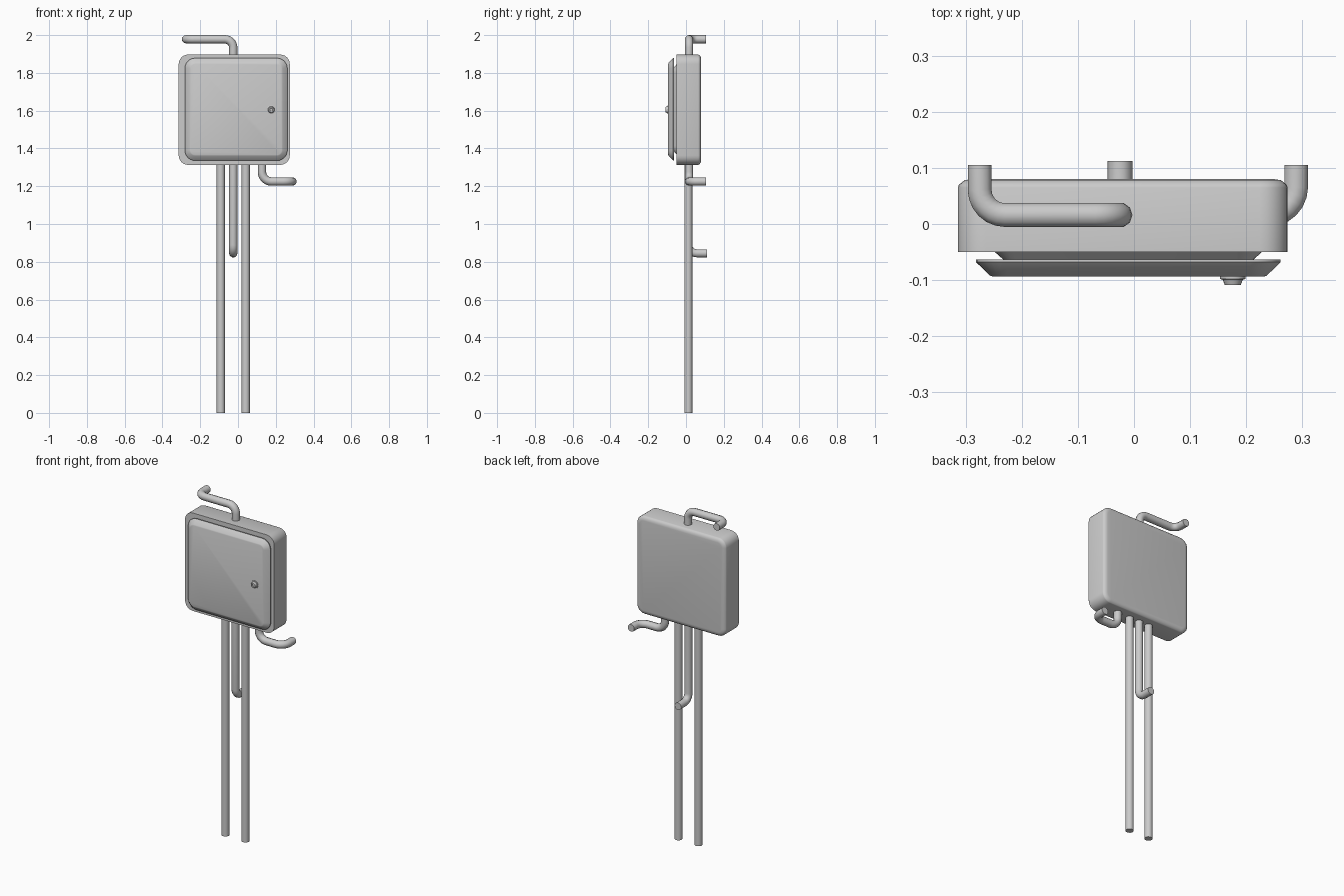
import bpy, bmesh, math
from mathutils import Vector

if "Cube" in bpy.data.objects:
    bpy.data.objects.remove(bpy.data.objects["Cube"])


def finish(ob, angle=35):
    bpy.ops.object.select_all(action='DESELECT')
    ob.select_set(True)
    bpy.context.view_layer.objects.active = ob
    bpy.ops.object.shade_smooth_by_angle(angle=math.radians(angle))


def mesh_from_rings(name, rings):
    """Skin a list of equal-length point rings and cap both ends."""
    bm = bmesh.new()
    vs = [[bm.verts.new(p) for p in r] for r in rings]
    n = len(vs[0])
    for a, b in zip(vs, vs[1:]):
        for i in range(n):
            j = (i + 1) % n
            bm.faces.new((a[i], a[j], b[j], b[i]))
    bm.faces.new(vs[0])
    bm.faces.new(vs[-1])
    bmesh.ops.recalc_face_normals(bm, faces=bm.faces)
    me = bpy.data.meshes.new(name)
    bm.to_mesh(me)
    bm.free()
    ob = bpy.data.objects.new(name, me)
    bpy.context.collection.objects.link(ob)
    finish(ob)
    return ob


def rounded_slab(name, cx, cz, w, h, rad, sections, seg=6):
    """Rounded rectangle facing y, lofted through (y, inset) sections."""
    rings = []
    for y, inset in sections:
        r = max(rad - inset, 0.02)
        hx, hz = w / 2 - inset - r, h / 2 - inset - r
        ring = []
        for k, (sx, sz) in enumerate(((1, 1), (-1, 1), (-1, -1), (1, -1))):
            for i in range(seg + 1):
                a = math.pi / 2 * (k + i / seg)
                ring.append((cx + sx * hx + r * math.cos(a), y,
                             cz + sz * hz + r * math.sin(a)))
        rings.append(ring)
    return mesh_from_rings(name, rings)


def turned(name, cx, cz, profile, n=20):
    """Revolve (y, radius) profile around a y axis."""
    return mesh_from_rings(name, [[(cx + r * math.cos(2 * math.pi * i / n), y,
                                    cz + r * math.sin(2 * math.pi * i / n))
                                   for i in range(n)] for y, r in profile])


def pipe(name, pts, bend=0.045, r=0.0222, seg=6):
    """Round pipe along a path with filleted right-angle bends."""
    pts = [Vector(p) for p in pts]
    path = [pts[0]]
    for a, b, c in zip(pts, pts[1:], pts[2:]):
        u, v = (a - b).normalized(), (c - b).normalized()
        for i in range(seg + 1):
            t = math.pi / 2 * i / seg
            path.append(b + u * bend * (1 - math.sin(t)) + v * bend * (1 - math.cos(t)))
    path.append(pts[-1])
    cu = bpy.data.curves.new(name, 'CURVE')
    cu.dimensions = '3D'
    cu.bevel_depth = r
    cu.bevel_resolution = 3
    cu.use_fill_caps = True
    sp = cu.splines.new('POLY')
    sp.points.add(len(path) - 1)
    for q, p in zip(sp.points, path):
        q.co = (*p, 1)
    ob = bpy.data.objects.new(name, cu)
    bpy.context.collection.objects.link(ob)
    bpy.ops.object.select_all(action='DESELECT')
    ob.select_set(True)
    bpy.context.view_layer.objects.active = ob
    bpy.ops.object.convert(target='MESH')
    finish(bpy.context.view_layer.objects.active, 40)


# cabinet housing, with a softened back edge
rounded_slab("cabinet_box", -0.02, 1.605, 0.588, 0.584, 0.05,
             [(0.08, 0.025), (0.078, 0.012), (0.07, 0.002), (0.065, 0), (-0.05, 0)])

# narrow neck between housing and door
rounded_slab("door_seal", -0.01, 1.607, 0.476, 0.476, 0.045,
             [(-0.045, 0), (-0.05, 0), (-0.066, 0.018)])

# door with sloping edge
rounded_slab("door", -0.01, 1.607, 0.543, 0.543, 0.055,
             [(-0.063, 0), (-0.068, 0), (-0.092, 0.025), (-0.094, 0.031)])

# lock: flange, tapered boss, shallow keyway dish
turned("lock", 0.176, 1.605,
       [(-0.09, 0.023), (-0.098, 0.023), (-0.099, 0.018), (-0.109, 0.014),
        (-0.109, 0.008), (-0.104, 0.007)])

# two long supply pipes reaching the ground
Y = 0.012
for side, x in (("left", -0.091), ("right", 0.041)):
    pipe("supply_pipe_" + side, [(x, Y, 0), (x, Y, 1.34)])

# bent pipes turning back to the wall
pipe("middle_pipe", [(-0.025, Y, 1.34), (-0.025, Y, 0.845), (-0.025, 0.112, 0.845)])
pipe("top_pipe", [(-0.025, 0.016, 1.87), (-0.025, 0.016, 1.978),
                  (-0.275, 0.016, 1.978), (-0.275, 0.105, 1.978)])
pipe("side_pipe", [(0.127, 0.016, 1.34), (0.127, 0.016, 1.225),
                   (0.289, 0.016, 1.225), (0.289, 0.105, 1.225)], bend=0.05)
